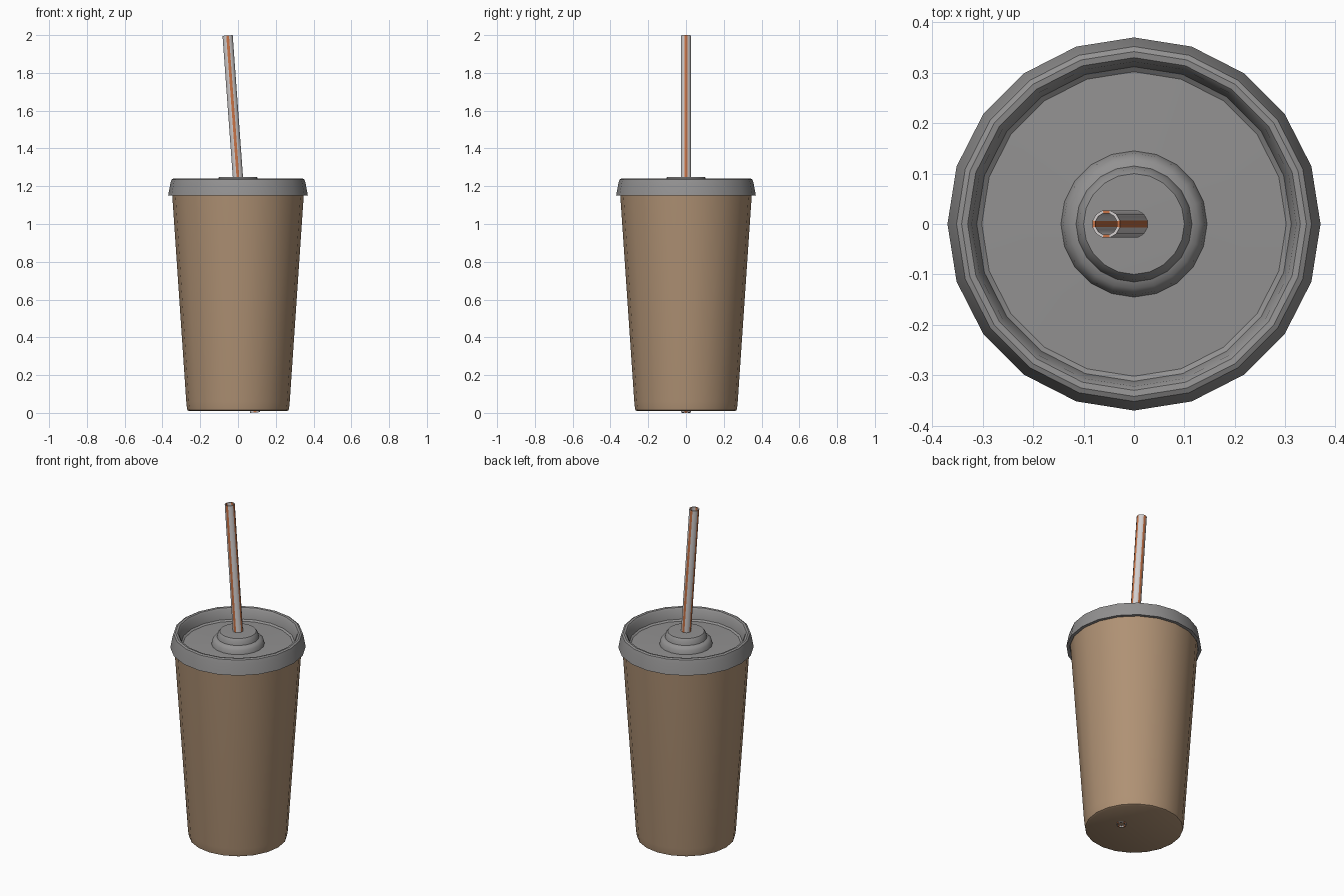
import bpy, bmesh, math
from mathutils import Matrix, Vector

if "Cube" in bpy.data.objects:
    bpy.data.objects.remove(bpy.data.objects["Cube"])


def material(name, color):
    m = bpy.data.materials.new(name)
    m.diffuse_color = (*color, 1)
    m.use_nodes = True
    m.node_tree.nodes["Principled BSDF"].inputs["Base Color"].default_value = m.diffuse_color
    return m


def lathe(name, profile, sides, mats, closed=False, phase=0.0, place=None, rule=None, angle=35):
    """Revolve (radius, height) points around z; radius 0 becomes a single pole."""
    bm = bmesh.new()
    rings = []
    for r, z in profile:
        if r == 0:
            rings.append([bm.verts.new((0, 0, z))] * sides)
        else:
            rings.append([bm.verts.new((r * math.cos(phase + 2 * math.pi * i / sides),
                                        r * math.sin(phase + 2 * math.pi * i / sides), z))
                          for i in range(sides)])
    pairs = list(zip(rings, rings[1:]))
    if closed:
        pairs.append((rings[-1], rings[0]))
    for a, b in pairs:
        for i in range(sides):
            j = (i + 1) % sides
            corners = list(dict.fromkeys([a[i], a[j], b[j], b[i]]))
            f = bm.faces.new(corners)
            if rule:
                f.material_index = rule(i)
    bmesh.ops.recalc_face_normals(bm, faces=bm.faces)
    if place:
        bmesh.ops.transform(bm, matrix=place, verts=bm.verts)
    mesh = bpy.data.meshes.new(name)
    bm.to_mesh(mesh)
    bm.free()
    for m in mats:
        mesh.materials.append(m)
    mesh.shade_smooth()
    mesh.set_sharp_from_angle(angle=math.radians(angle))
    obj = bpy.data.objects.new(name, mesh)
    bpy.context.collection.objects.link(obj)
    return obj


cup_brown = material("cup brown", (0.43, 0.285, 0.175))
lid_grey = material("lid grey", (0.29, 0.285, 0.285))
straw_white = material("straw white", (0.65, 0.62, 0.62))
straw_orange = material("straw orange", (0.58, 0.17, 0.06))

# Tapered cup with a softened foot, tucked under the lid
lathe("cup", [(0, 0.009), (0.258, 0.009), (0.268, 0.014), (0.271, 0.03), (0.274, 0.06),
              (0.348, 1.15), (0.351, 1.2)], 20, [cup_brown])

# Lid: flared skirt, rounded rim, recessed floor and stepped centre dome
lathe("lid", [(0.352, 1.2), (0.352, 1.15), (0.37, 1.15), (0.358, 1.215), (0.352, 1.235),
              (0.342, 1.24), (0.33, 1.238), (0.322, 1.228), (0.312, 1.175), (0.302, 1.167),
              (0.145, 1.172), (0.14, 1.195), (0.128, 1.208), (0.115, 1.213),
              (0.11, 1.235), (0.1, 1.248), (0, 1.25)], 20, [lid_grey])

# Hollow striped straw leaning left, reaching the cup base
bottom, top = Vector((0.09, 0, 0.002)), Vector((-0.055, 0, 1.998))
axis = top - bottom
tilt = math.atan2(axis.x, axis.z)
place = Matrix.Translation(bottom) @ Matrix.Rotation(tilt, 4, 'Y')
lathe("straw", [(0.028, 0), (0.028, axis.length), (0.022, axis.length), (0.022, 0)], 12,
      [straw_white, straw_orange], closed=True, phase=-math.pi / 12, place=place,
      rule=lambda i: int(i % 3 == 0))
